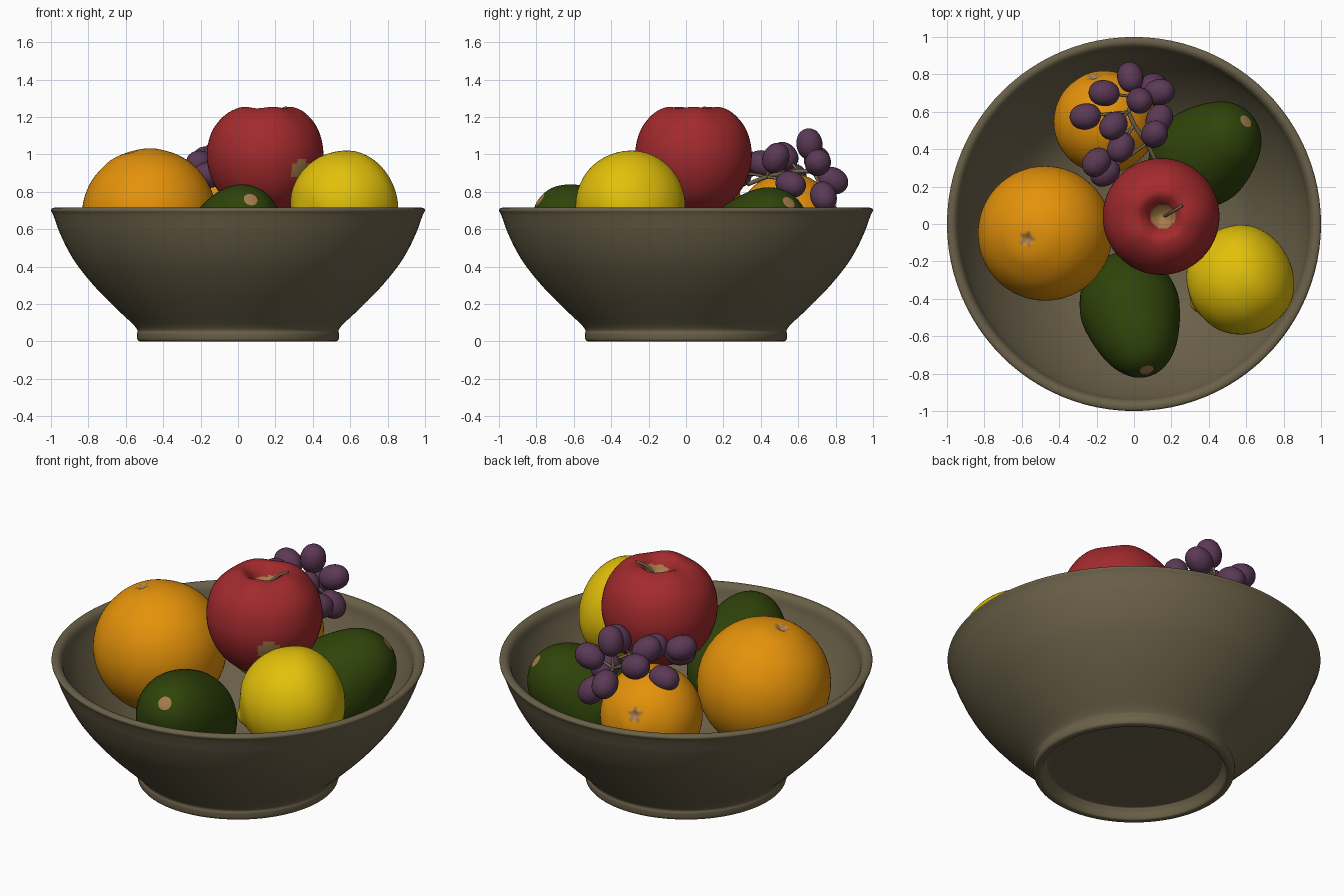
import bpy, bmesh, math
from mathutils import Vector

if "Cube" in bpy.data.objects:
    bpy.data.objects.remove(bpy.data.objects["Cube"])


def mat(name, r, g, b):
    lin = [((c / 255 + 0.055) / 1.055) ** 2.4 for c in (r, g, b)]
    m = bpy.data.materials.new(name)
    m.diffuse_color = (*lin, 1)
    m.use_nodes = True
    m.node_tree.nodes["Principled BSDF"].inputs["Base Color"].default_value = m.diffuse_color
    return m


CLAY = mat("clay_brown", 107, 97, 73)
RED = mat("apple_red", 162, 42, 45)
ORANGE = mat("orange_peel", 228, 146, 10)
YELLOW = mat("lemon_yellow", 226, 192, 10)
GREEN = mat("avocado_green", 47, 67, 10)
PURPLE = mat("grape_purple", 91, 57, 85)
TAN = mat("scar_tan", 166, 124, 74)
STALK = mat("stalk_brown", 116, 98, 72)


def smooth_profile(pts, steps):
    """Catmull-Rom through (radius, height) points, mirrored at the axis."""
    p = [(-pts[1][0], pts[1][1])] + pts + [(-pts[-2][0], pts[-2][1])]
    out = []
    for i in range(1, len(p) - 2):
        a, b, c, d = (Vector(q) for q in p[i - 1:i + 3])
        for s in range(steps):
            t = s / steps
            out.append(0.5 * (2 * b + (c - a) * t + (2 * a - 5 * b + 4 * c - d) * t * t
                              + (3 * b - a - 3 * c + d) * t ** 3))
    return out + [Vector(pts[-1])]


def lathe(name, pts, mats, loc=(0, 0, 0), axis=(0, 0, 1), segs=64, steps=5, rule=None, lobes=0):
    """Revolve a profile about z, point z along axis; rule(centre) picks faces for the second colour."""
    bm = bmesh.new()
    prof = smooth_profile(pts, steps)
    rings = []
    for r, z in prof:
        ring = []
        for k in range(segs):
            a = 2 * math.pi * k / segs
            zz = z + lobes * max(z, 0) * r * math.cos(5 * a)
            ring.append(bm.verts.new((max(r, 0) * math.cos(a), max(r, 0) * math.sin(a), zz)))
        rings.append(ring)
    for lo, hi in zip(rings, rings[1:]):
        for k in range(segs):
            n = (k + 1) % segs
            bm.faces.new((lo[k], lo[n], hi[n], hi[k]))
    bmesh.ops.remove_doubles(bm, verts=bm.verts, dist=1e-5)
    bmesh.ops.recalc_face_normals(bm, faces=bm.faces)
    for f in bm.faces:
        f.smooth = True
        if rule and rule(f.calc_center_median()):
            f.material_index = 1
    me = bpy.data.meshes.new(name)
    bm.to_mesh(me)
    bm.free()
    for m in mats:
        me.materials.append(m)
    ob = bpy.data.objects.new(name, me)
    ob.location = loc
    ob.rotation_euler = Vector((0, 0, 1)).rotation_difference(Vector(axis)).to_euler()
    bpy.context.collection.objects.link(ob)
    return ob


def tube(name, pts, radius, m):
    cu = bpy.data.curves.new(name, 'CURVE')
    cu.dimensions = '3D'
    cu.bevel_depth = radius
    cu.bevel_resolution = 2
    cu.use_fill_caps = True
    sp = cu.splines.new('POLY')
    sp.points.add(len(pts) - 1)
    for q, p in zip(sp.points, pts):
        q.co = (*p, 1)
    cu.materials.append(m)
    ob = bpy.data.objects.new(name, cu)
    bpy.context.collection.objects.link(ob)


# Bowl: inside floor, wall, rolled rim, rounded outer wall, foot ring, recessed underside
lathe("bowl", [(0, .085), (.2, .09), (.4, .115), (.57, .185), (.69, .285), (.79, .40), (.87, .52),
               (.925, .63), (.943, .69), (.965, .713), (.99, .713), (1.0, .70), (.99, .68), (.975, .64),
               (.955, .585), (.91, .49), (.85, .395), (.75, .275), (.64, .165), (.565, .095), (.538, .06),
               (.541, .04), (.538, .01), (.525, 0), (.50, 0), (.49, .015), (.475, .05),
               (.44, .06), (.2, .055), (0, .05)], [CLAY], segs=96, steps=4)

# Apple with a scar on its side and in its dimple
scar = Vector((.185, -.235, -.075))
lathe("apple", [(0, .15), (.05, .18), (.085, .225), (.135, .25), (.215, .215), (.285, .125), (.312, 0),
                (.29, -.12), (.23, -.225), (.14, -.295), (.07, -.30), (0, -.26)], [RED, TAN],
      loc=(.145, .04, 1.0), lobes=.12,
      rule=lambda c: (c - scar).length < .055 or (c.z > .1 and math.hypot(c.x - .01, c.y) < .065))
tube("apple_stem", [(.16, .04, 1.14), (.185, .055, 1.2), (.22, .075, 1.235), (.26, .1, 1.25)], .008, STALK)


# Oranges: near-spheres with a small star-shaped navel at the pole
def star(c):
    return c.z > 0 and math.hypot(c.x, c.y) < .034 + .012 * math.cos(5 * math.atan2(c.y, c.x))


def orange(name, r, loc, axis):
    pts = [(0, .945), (.05, .965), (.13, .985), (.38, .925), (.707, .707), (.924, .383), (1, 0),
           (.924, -.383), (.707, -.707), (.383, -.924), (0, -1)]
    lathe(name, [(a * r, b * r) for a, b in pts], [ORANGE, TAN], loc, axis, steps=6, rule=star)


orange("large_orange", .36, (-.475, -.05, .672), (-.1, -.03, .35))
orange("small_orange", .275, (-.155, .545, .625), (-.22, .88, .39))

# Lemon lying on its side with a blunt nub
lathe("lemon", [(0, .318), (.03, .308), (.06, .285), (.11, .262), (.2, .21), (.265, .12), (.292, 0),
                (.265, -.13), (.2, -.212), (.1, -.262), (0, -.275)], [YELLOW],
      loc=(.568, -.3, .726), axis=(-.84, -.47, -.38))


# Avocados: egg shapes leaning up against the bowl wall, stem scar at the tip
def avocado(name, pts, loc, axis):
    base = [(0, -.27), (.13, -.24), (.22, -.15), (.265, 0)]
    tip = pts[-1][1]
    lathe(name, base + pts, [GREEN, TAN], loc, axis,
          rule=lambda c: c.z > tip - .06 and math.hypot(c.x, c.y) < .03)


avocado("front_avocado", [(.256, .12), (.213, .27), (.16, .37), (.09, .437), (0, .46)],
        (-.03, -.42, .495), (.1, -.37, .27))
avocado("back_avocado", [(.258, .11), (.22, .235), (.168, .335), (.09, .4), (0, .42)],
        (.345, .34, .485), (.26, .215, .265))

# Grapes: elongated berries pointing away from a shared branching stalk
stalk = [Vector(p) for p in ((.12, .33, .84), (.07, .43, .88), (0, .53, .9), (-.03, .6, .91), (0, .68, .91))]
tube("grape_stalk", stalk, .012, STALK)
berries = [(-.02, .785, .86), (-.16, .70, .97), (.03, .66, 1.055), (.135, .705, .955), (.10, .735, .775),
           (-.26, .575, .88), (-.11, .525, .99), (.11, .48, .98), (.135, .56, .84), (-.07, .41, .95),
           (-.2, .33, .95), (-.155, .275, .89)]
for i, b in enumerate(berries):
    p = Vector(b)
    near = min(stalk, key=lambda s: (s - p).length)
    lathe(f"grape_{i + 1}", [(0, -.085), (.051, -.06), (.07, 0), (.051, .06), (0, .085)],
          [PURPLE], b, p - near, segs=24, steps=4)
    tube(f"grape_twig_{i + 1}", [near, near.lerp(p, .5) + Vector((0, 0, .01)), p], .008, STALK)
